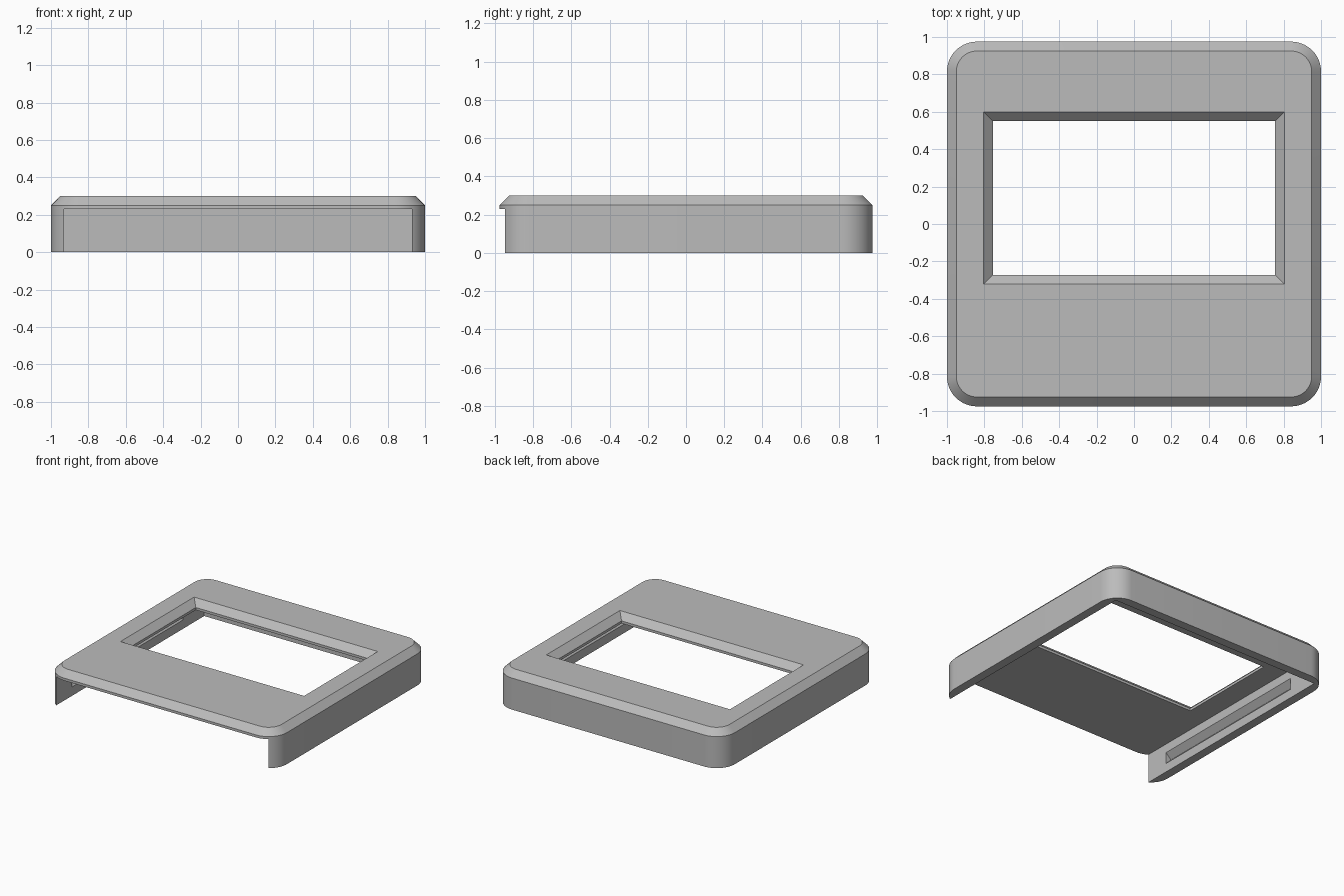
import bpy, bmesh, math

cube = bpy.data.objects.get("Cube")
if cube:
    bpy.data.objects.remove(cube, do_unlink=True)

HALF_X, HALF_Y, HEIGHT = 1.0, 0.975, 0.30
RADIUS, CHAMFER, WALL = 0.16, 0.05, 0.07

grey = bpy.data.materials.new("plain grey")
grey.use_nodes = True
colour = (0.5, 0.5, 0.5, 1)
grey.diffuse_color = colour
grey.node_tree.nodes["Principled BSDF"].inputs["Base Color"].default_value = colour


def rounded_ring(inset, z, steps=12):
    """Rounded rectangle of the case outline, moved inwards by inset."""
    r = RADIUS - inset
    ring = []
    for quarter, (sx, sy) in enumerate([(1, 1), (-1, 1), (-1, -1), (1, -1)]):
        for i in range(steps + 1):
            a = math.pi / 2 * (quarter + i / steps)
            ring.append((sx * (HALF_X - RADIUS) + r * math.cos(a),
                         sy * (HALF_Y - RADIUS) + r * math.sin(a), z))
    return ring


def box_ring(x0, x1, y0, y1, z):
    return [(x0, y0, z), (x1, y0, z), (x1, y1, z), (x0, y1, z)]


def loft(name, rings):
    """Closed solid through matching rings of points."""
    bm = bmesh.new()
    loops = [[bm.verts.new(p) for p in ring] for ring in rings]
    for low, high in zip(loops, loops[1:]):
        for i in range(len(low)):
            j = (i + 1) % len(low)
            bm.faces.new((low[i], low[j], high[j], high[i]))
    bm.faces.new(loops[0][::-1])
    bm.faces.new(loops[-1])
    bmesh.ops.recalc_face_normals(bm, faces=bm.faces)
    mesh = bpy.data.meshes.new(name)
    bm.to_mesh(mesh)
    bm.free()
    mesh.materials.append(grey)
    obj = bpy.data.objects.new(name, mesh)
    bpy.context.collection.objects.link(obj)
    return obj


# Outer body with rounded corners and a chamfered top edge
cover = loft("case_cover", [rounded_ring(0, 0),
                            rounded_ring(0, HEIGHT - CHAMFER),
                            rounded_ring(CHAMFER, HEIGHT)])

# Hollow inside, open at the bottom and the front
inner_x, ceiling = HALF_X - WALL, HEIGHT - WALL
cutters = [loft("cavity_cutter", [
    box_ring(-inner_x, inner_x, -1.2, HALF_Y - WALL, z) for z in (-0.1, ceiling)])]

# Display window: straight lip below, flared above
window = []
for z, grow in [(0.1, 0), (HEIGHT - CHAMFER, 0), (HEIGHT + 0.05, 0.1)]:
    window.append(box_ring(-0.755 - grow, 0.755 + grow,
                           -0.272 - grow, 0.55 + grow, z))
cutters.append(loft("window_cutter", window))

# V-shaped snap grooves inside both side walls
for side, label in [(1, "left"), (-1, "right")]:
    rings = [[(side * 0.975, y, 0.115), (side * 0.92, y, 0.17), (side * 0.92, y, 0.06)]
             for y in (-0.75, 0.64)]
    cutters.append(loft(label + "_groove_cutter", rings))

# Cut everything out of the body
bpy.ops.object.select_all(action='DESELECT')
bpy.context.view_layer.objects.active = cover
cover.select_set(True)
for cutter in cutters:
    cutter.hide_render = True
    cut = cover.modifiers.new(cutter.name, 'BOOLEAN')
    cut.operation = 'DIFFERENCE'
    cut.solver = 'EXACT'
    cut.object = cutter
    bpy.ops.object.modifier_apply(modifier=cut.name)
    bpy.data.objects.remove(cutter, do_unlink=True)

bpy.ops.object.shade_smooth_by_angle(angle=math.radians(30))
